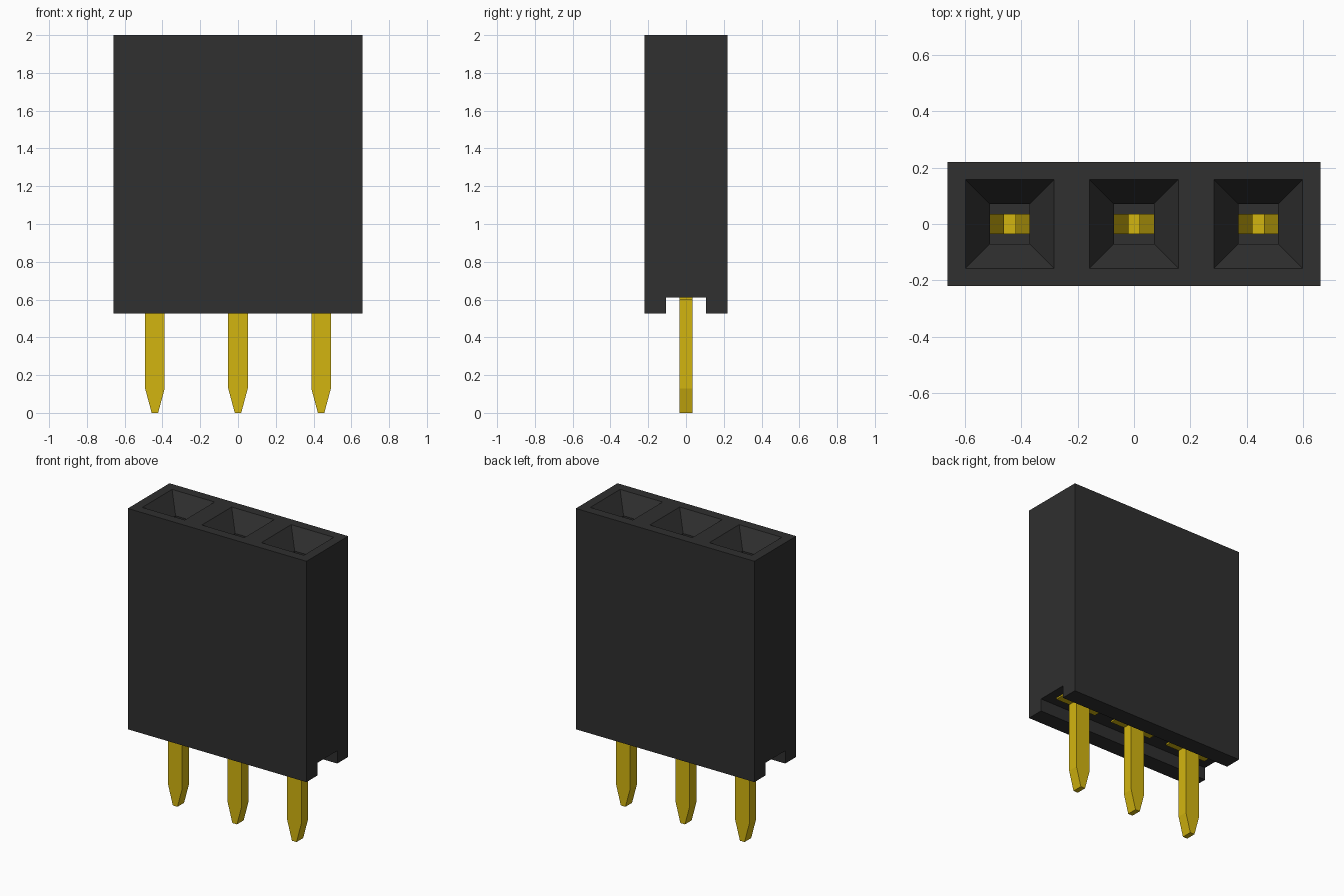
import bpy
import bmesh

cube = bpy.data.objects.get("Cube")
if cube:
    bpy.data.objects.remove(cube, do_unlink=True)

PITCH = 0.44
BOTTOM, TOP = 0.525, 2.0


def make_material(name, colour):
    mat = bpy.data.materials.new(name)
    mat.use_nodes = True
    mat.diffuse_color = colour
    mat.node_tree.nodes["Principled BSDF"].inputs["Base Color"].default_value = colour
    return mat


black = make_material("black plastic", (0.029, 0.029, 0.029, 1))
gold = make_material("gold metal", (0.65, 0.46, 0.005, 1))


def finish(name, bm, mat):
    bmesh.ops.recalc_face_normals(bm, faces=bm.faces[:])
    mesh = bpy.data.meshes.new(name)
    bm.to_mesh(mesh)
    bm.free()
    mesh.materials.append(mat)
    obj = bpy.data.objects.new(name, mesh)
    bpy.context.collection.objects.link(obj)
    return obj


def loft(name, levels, mat, x=0.0):
    """Closed solid through rectangles given as (z, half width, half depth)."""
    bm = bmesh.new()
    rings = [[bm.verts.new((x + sx * hx, sy * hy, z))
              for sx, sy in ((-1, -1), (1, -1), (1, 1), (-1, 1))]
             for z, hx, hy in levels]
    for low, high in zip(rings, rings[1:]):
        for i in range(4):
            j = (i + 1) % 4
            bm.faces.new((low[i], low[j], high[j], high[i]))
    bm.faces.new(rings[0])
    bm.faces.new(rings[-1])
    return finish(name, bm, mat)


def extrude_outline(name, half, depth, mat, x):
    """Mirror a half outline in x and extrude it through y."""
    outline = half + [(-px, z) for px, z in reversed(half)]
    bm = bmesh.new()
    face = bm.faces.new([bm.verts.new((x + px, -depth, z)) for px, z in outline])
    grown = bmesh.ops.extrude_face_region(bm, geom=[face])["geom"]
    verts = [g for g in grown if isinstance(g, bmesh.types.BMVert)]
    bmesh.ops.translate(bm, verts=verts, vec=(0, 2 * depth, 0))
    return finish(name, bm, mat)


# Housing with a channel along its underside
housing = loft("housing", [(BOTTOM, 0.66, 0.22), (TOP, 0.66, 0.22)], black)
cutters = [loft("channel_cutter", [(0.4, 0.8, 0.105), (0.61, 0.8, 0.105)], black)]

# Funnel mouth, narrow throat and contact chamber of each socket
socket = [(0.64, 0.16, 0.07), (1.8, 0.16, 0.07), (1.8, 0.07, 0.07),
          (1.88, 0.07, 0.07), (TOP, 0.157, 0.157), (2.02, 0.1715, 0.1715)]

# Pin, shoulder and sprung fork of each contact
contact = [(0.017, 0), (0.052, 0.13), (0.052, 0.6), (0.155, 0.6), (0.155, 1.0),
           (0.07, 1.5), (0.11, 1.76), (0.07, 1.76), (0.02, 1.5), (0.1, 1.0),
           (0.1, 0.72)]

for side, label in ((-1, "right"), (0, "middle"), (1, "left")):
    cutters.append(loft("socket_cutter_" + label, socket, black, side * PITCH))
    extrude_outline("contact_pin_" + label, contact, 0.035, gold, side * PITCH)

# Cut the housing and remove the helpers
for cutter in cutters:
    cutter.hide_render = True
    mod = housing.modifiers.new(cutter.name, "BOOLEAN")
    mod.operation = "DIFFERENCE"
    mod.solver = "EXACT"
    mod.object = cutter
depsgraph = bpy.context.evaluated_depsgraph_get()
cut_mesh = bpy.data.meshes.new_from_object(housing.evaluated_get(depsgraph))
housing.modifiers.clear()
housing.data = cut_mesh
for cutter in cutters:
    bpy.data.objects.remove(cutter, do_unlink=True)
